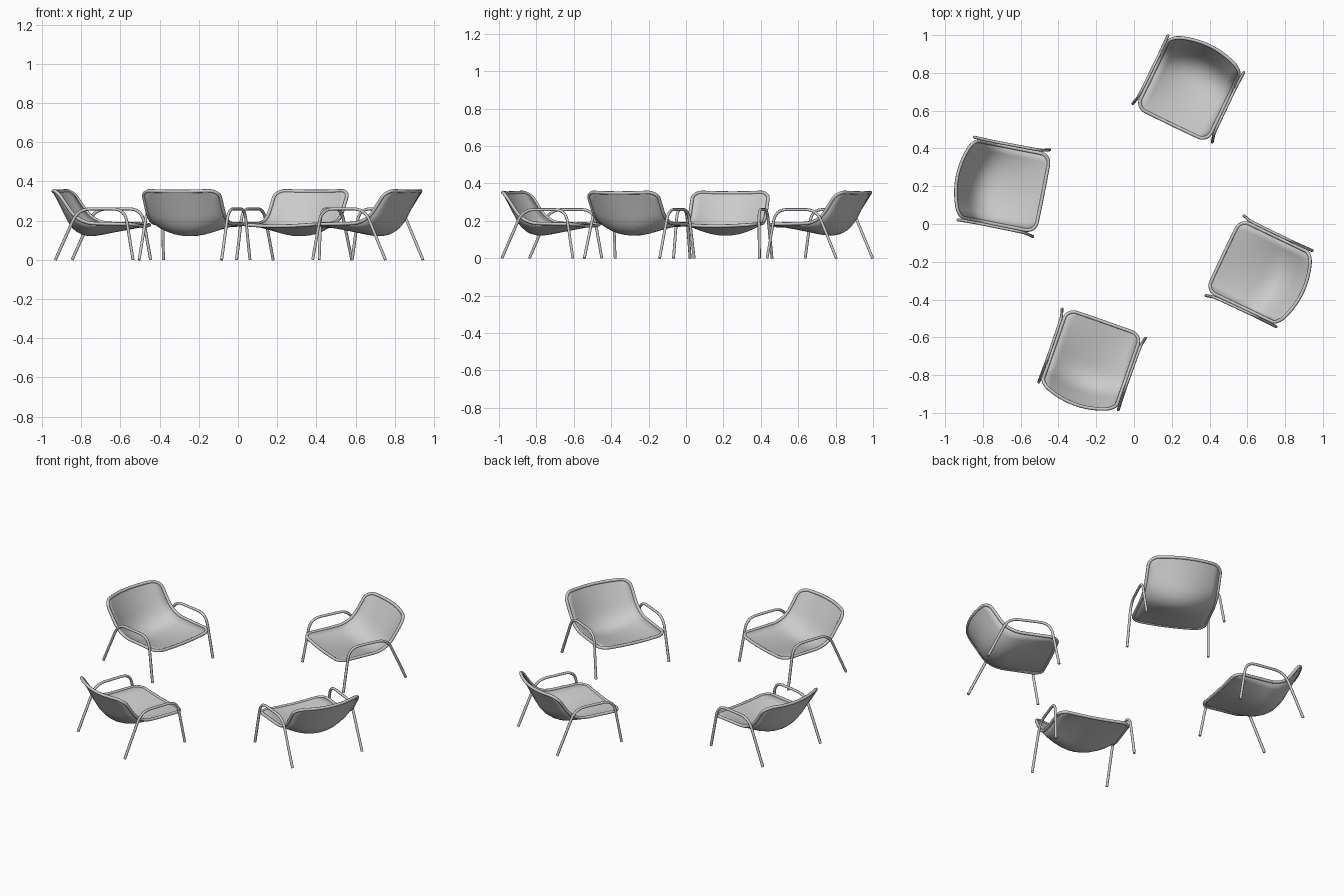
import bpy, bmesh, math
from mathutils import Vector, Matrix

if "Cube" in bpy.data.objects:
    bpy.data.objects.remove(bpy.data.objects["Cube"])

W, R = 0.207, 0.05          # seat half width, corner radius
# chair placement: x, y, yaw in degrees
PLACES = [(0.292, 0.718, -25.8), (-0.69, 0.202, 78.9),
          (0.665, -0.255, -115.5), (-0.227, -0.719, 160.7)]


def bez(a, p, b, t):
    return a * (1 - t) ** 2 + p * (2 * t * (1 - t)) + b * t * t


def profile(f, p, t, s):
    """Point (y, z) on a straight-fillet-straight line from f past p to t."""
    f, p, t = Vector(f), Vector(p), Vector(t)
    a, b = f.lerp(p, 0.7), p.lerp(t, 0.4)
    if s < 0.42:
        return f.lerp(a, s / 0.42)
    if s > 0.72:
        return b.lerp(t, (s - 0.72) / 0.28)
    return bez(a, p, b, (s - 0.42) / 0.3)


def shell_point(x, s):
    """Blend the raised side profile into the sunken centre profile."""
    edge = profile((-0.21, 0.182), (0.085, 0.187), (0.2, 0.355), s)
    mid = profile((-0.212, 0.172), (0.13, 0.107), (0.25, 0.349), s)
    q = edge.lerp(mid, 1 - (x / W) ** 2)
    return Vector((x, q.x, q.y))


def tube(name, pts, radius, cyclic=False):
    cu = bpy.data.curves.new(name, 'CURVE')
    cu.dimensions = '3D'
    cu.bevel_depth = radius
    cu.bevel_resolution = 2
    cu.use_fill_caps = True
    sp = cu.splines.new('POLY')
    sp.points.add(len(pts) - 1)
    for q, p in zip(sp.points, pts):
        q.co = (*p, 1)
    sp.use_cyclic_u = cyclic
    return cu


# rows along the profile: s value and half width (narrowing at the corners)
LEN = 0.5
rows = []
for i in range(7):
    a = math.pi / 2 * i / 6
    rows.append((R * (1 - math.cos(a)) / LEN, W - R + R * math.sin(a)))
body = [(0.1 + 0.8 * i / 18, W) for i in range(1, 18)]
rows = rows + body + [(1 - s, w) for s, w in reversed(rows)]

# seat and back shell
N = 10
bm = bmesh.new()
grid = [[bm.verts.new(shell_point(w * (2 * j / N - 1), s)) for j in range(N + 1)]
        for s, w in rows]
for r0, r1 in zip(grid, grid[1:]):
    for j in range(N):
        bm.faces.new((r0[j], r0[j + 1], r1[j + 1], r1[j]))
for f in bm.faces:
    f.smooth = True
shell = bpy.data.meshes.new("seat_shell")
bm.to_mesh(shell)

# piping round the shell border
loop = [v.co.copy() for v in grid[0]]
loop += [r[-1].co.copy() for r in grid[1:-1]]
loop += [v.co.copy() for v in reversed(grid[-1])]
loop += [r[0].co.copy() for r in reversed(grid[1:-1])]
bm.free()
rim = tube("seat_rim", loop, 0.009, True)


# one tubular hoop per side: back leg, armrest, front leg
def hoop(side):
    ctrl = [Vector(p) for p in ((0.223, 0.203, 0), (0.22, 0.085, 0.26),
                                (0.222, -0.158, 0.26), (0.234, -0.203, 0))]
    pts = [ctrl[0]]
    for k in (1, 2):
        p = ctrl[k]
        a = p + (ctrl[k - 1] - p).normalized() * 0.065
        b = p + (ctrl[k + 1] - p).normalized() * 0.065
        pts += [bez(a, p, b, i / 8) for i in range(9)]
    pts.append(ctrl[3])
    return [(p.x * side, p.y, p.z) for p in pts]


left = tube("left_leg_and_arm", hoop(-1), 0.0078)
right = tube("right_leg_and_arm", hoop(1), 0.0078)

# four chairs in a ring
for n, (x, y, yaw) in enumerate(PLACES, 1):
    m = Matrix.Translation((x, y, 0)) @ Matrix.Rotation(math.radians(yaw), 4, 'Z')
    for data in (shell, rim, left, right):
        ob = bpy.data.objects.new(f"chair_{n}_{data.name}", data)
        bpy.context.collection.objects.link(ob)
        ob.matrix_world = m
        if data is shell:
            sol = ob.modifiers.new("thickness", 'SOLIDIFY')
            sol.thickness = 0.006
            sol.offset = 0
